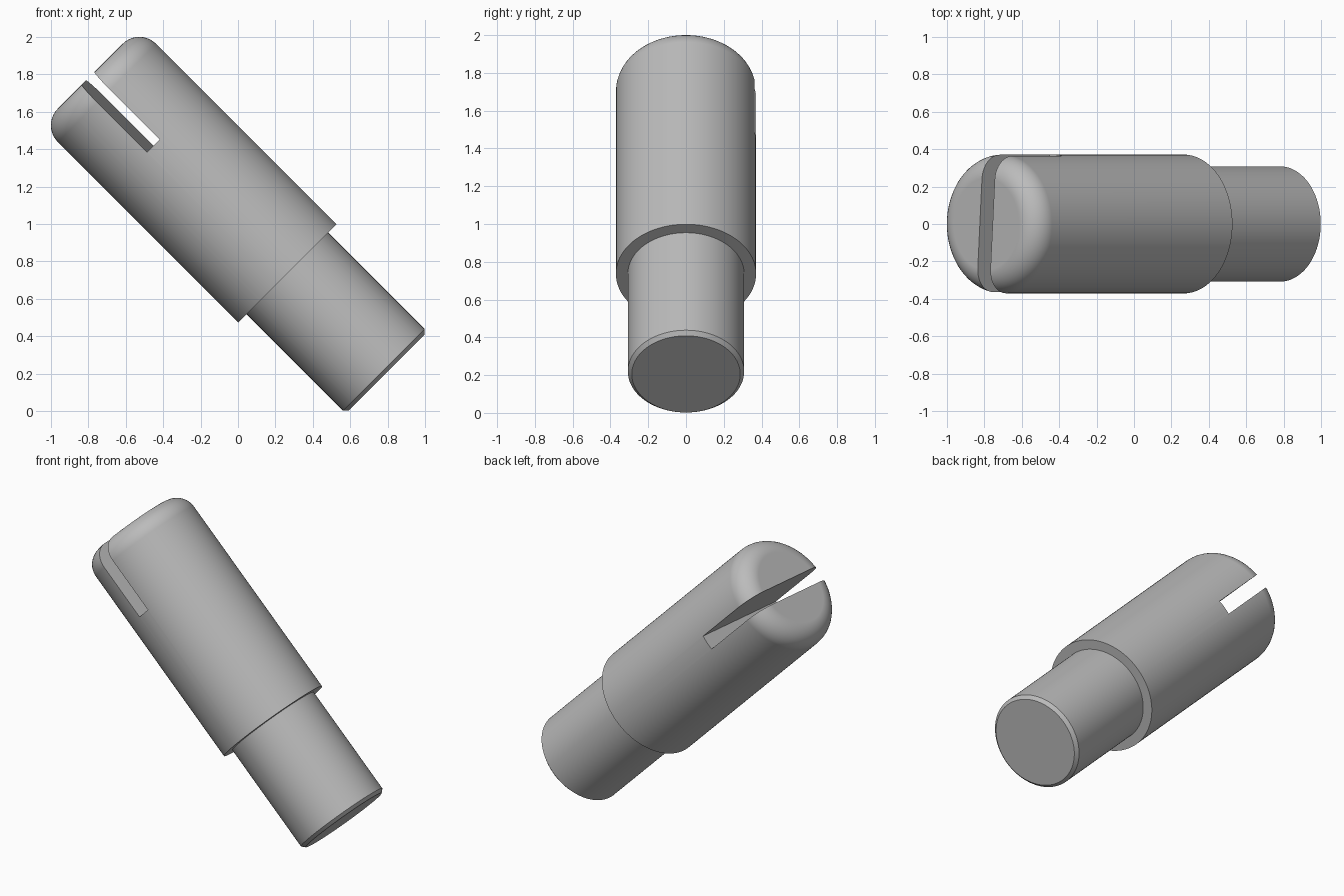
import bpy, bmesh, math
from mathutils import Matrix, Vector

if "Cube" in bpy.data.objects:
    bpy.data.objects.remove(bpy.data.objects["Cube"], do_unlink=True)

BODY_R, NECK_R, FILLET, CHAMFER = 0.371, 0.308, 0.126, 0.021
BOTTOM, SHOULDER, TOP, SLOT_FLOOR = -0.417, 0.334, 1.824, 1.322
SLOT_WIDTH, SLOT_TWIST = 0.096, math.radians(-3.8)
SEGMENTS, FILLET_STEPS = 96, 10

steel = bpy.data.materials.new("steel grey")
steel.use_nodes = True
grey = (0.5, 0.5, 0.5, 1)
steel.diffuse_color = grey
steel.node_tree.nodes["Principled BSDF"].inputs["Base Color"].default_value = grey


def make_object(name, bm):
    mesh = bpy.data.meshes.new(name)
    bm.to_mesh(mesh)
    bm.free()
    mesh.materials.append(steel)
    obj = bpy.data.objects.new(name, mesh)
    bpy.context.collection.objects.link(obj)
    return obj


# Stepped pin: chamfered neck, shoulder, body with a rounded top
profile = [(0, BOTTOM), (NECK_R - CHAMFER, BOTTOM), (NECK_R, BOTTOM + CHAMFER),
           (NECK_R, SHOULDER), (BODY_R, SHOULDER)]
for i in range(FILLET_STEPS + 1):
    a = math.pi / 2 * i / FILLET_STEPS
    profile.append((BODY_R - FILLET + FILLET * math.cos(a),
                    TOP - FILLET + FILLET * math.sin(a)))
profile.append((0, TOP))

bm = bmesh.new()
verts = [bm.verts.new((r, 0, z)) for r, z in profile]
edges = [bm.edges.new(pair) for pair in zip(verts, verts[1:])]
bmesh.ops.spin(bm, geom=verts + edges, cent=(0, 0, 0), axis=(0, 0, 1),
               angle=math.tau, steps=SEGMENTS, use_duplicate=False)
bmesh.ops.remove_doubles(bm, verts=bm.verts, dist=0.0001)
bmesh.ops.dissolve_limit(bm, angle_limit=0.001, verts=bm.verts, edges=bm.edges)
bmesh.ops.recalc_face_normals(bm, faces=bm.faces)
pin = make_object("slotted_pin", bm)

# Screwdriver slot across the rounded end
bm = bmesh.new()
bmesh.ops.create_cube(bm, size=1, matrix=Matrix.Rotation(SLOT_TWIST, 4, 'Z')
                      @ Matrix.Translation((0, 0, SLOT_FLOOR + 0.5))
                      @ Matrix.Diagonal((SLOT_WIDTH, 2, 1, 1)))
cutter = make_object("slot_cutter", bm)
cut = pin.modifiers.new("slot", 'BOOLEAN')
cut.operation, cut.solver, cut.object = 'DIFFERENCE', 'EXACT', cutter

bpy.ops.object.select_all(action='DESELECT')
bpy.context.view_layer.objects.active = pin
pin.select_set(True)
bpy.ops.object.modifier_apply(modifier=cut.name)
bpy.data.objects.remove(cutter, do_unlink=True)

# Smooth sides with crisp edges, then lean the pin over
bpy.ops.object.shade_smooth_by_angle(angle=math.radians(30))
normals = pin.modifiers.new("weighted_normals", 'WEIGHTED_NORMAL')
normals.keep_sharp = True
pin.matrix_world = (Matrix.Translation(Vector((0.5, 0, 0.5)))
                    @ Matrix.Rotation(math.radians(-45), 4, 'Y'))
